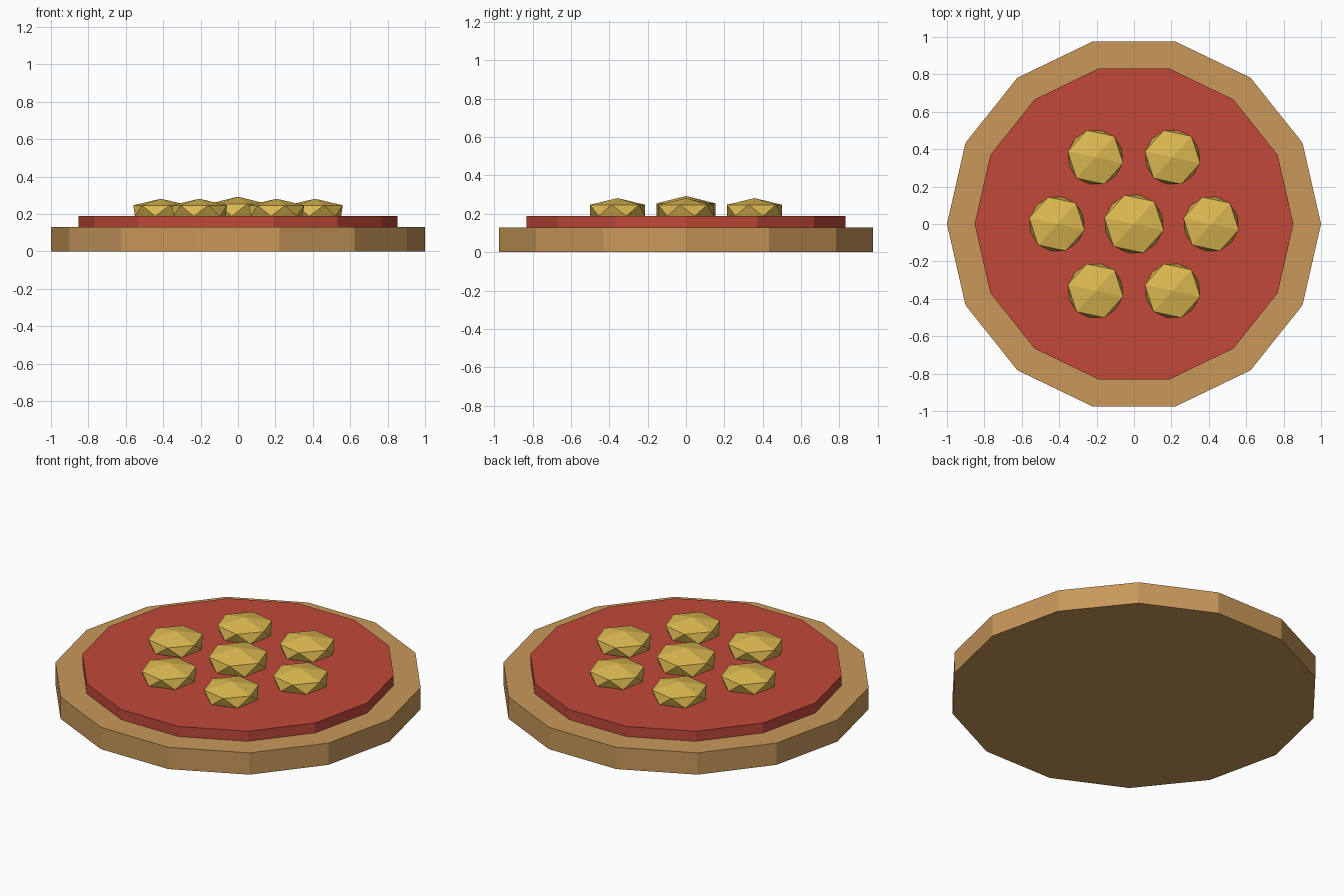
import bpy, bmesh
from math import cos, sin, pi, radians

if "Cube" in bpy.data.objects:
    bpy.data.objects.remove(bpy.data.objects["Cube"])


def material(name, rgb):
    linear = [((c / 255 + 0.055) / 1.055) ** 2.4 for c in rgb] + [1]
    mat = bpy.data.materials.new(name)
    mat.use_nodes = True
    mat.diffuse_color = linear
    mat.node_tree.nodes["Principled BSDF"].inputs["Base Color"].default_value = linear
    return mat


crust_brown = material("crust brown", (200, 152, 90))
sauce_red = material("sauce red", (192, 73, 57))
cheese_yellow = material("cheese yellow", (222, 186, 82))


def disc(name, radius, bottom, top, mat):
    bpy.ops.mesh.primitive_cylinder_add(
        vertices=14, radius=radius, depth=top - bottom,
        location=(0, 0, (top + bottom) / 2), rotation=(0, 0, pi / 2))
    obj = bpy.context.object
    obj.name = name
    obj.data.materials.append(mat)


def lump(name, x, y, radius, height):
    """Flattened faceted blob: two staggered rings closed by a peak."""
    bm = bmesh.new()
    sides = 6

    def ring(r, z, turn):
        return [bm.verts.new((r * cos(turn + 2 * pi * i / sides),
                              r * sin(turn + 2 * pi * i / sides), z))
                for i in range(sides)]

    start = radians(-12)
    upper = ring(radius, height * 0.63, start)
    lower = ring(radius * 0.97, 0, start + pi / sides)
    peak = bm.verts.new((0, 0, height))
    for i in range(sides):
        j = (i + 1) % sides
        bm.faces.new((upper[i], upper[j], peak))
        bm.faces.new((upper[i], lower[i], upper[j]))
        bm.faces.new((lower[i], lower[j], upper[j]))
    bm.faces.new(lower[::-1])
    bmesh.ops.recalc_face_normals(bm, faces=bm.faces)
    mesh = bpy.data.meshes.new(name)
    bm.to_mesh(mesh)
    bm.free()
    mesh.materials.append(cheese_yellow)
    obj = bpy.data.objects.new(name, mesh)
    obj.location = (x, y, 0.188)
    bpy.context.collection.objects.link(obj)


# Crust base and raised sauce layer
disc("crust", 1.0, 0, 0.13, crust_brown)
disc("sauce", 0.852, 0.12, 0.19, sauce_red)

# Cheese lumps: one in the middle, six around it
lump("cheese_middle", 0, 0, 0.162, 0.105)
for k in range(6):
    a = k * pi / 3
    lump(f"cheese_{k + 1}", 0.412 * cos(a), 0.412 * sin(a), 0.151, 0.094)
